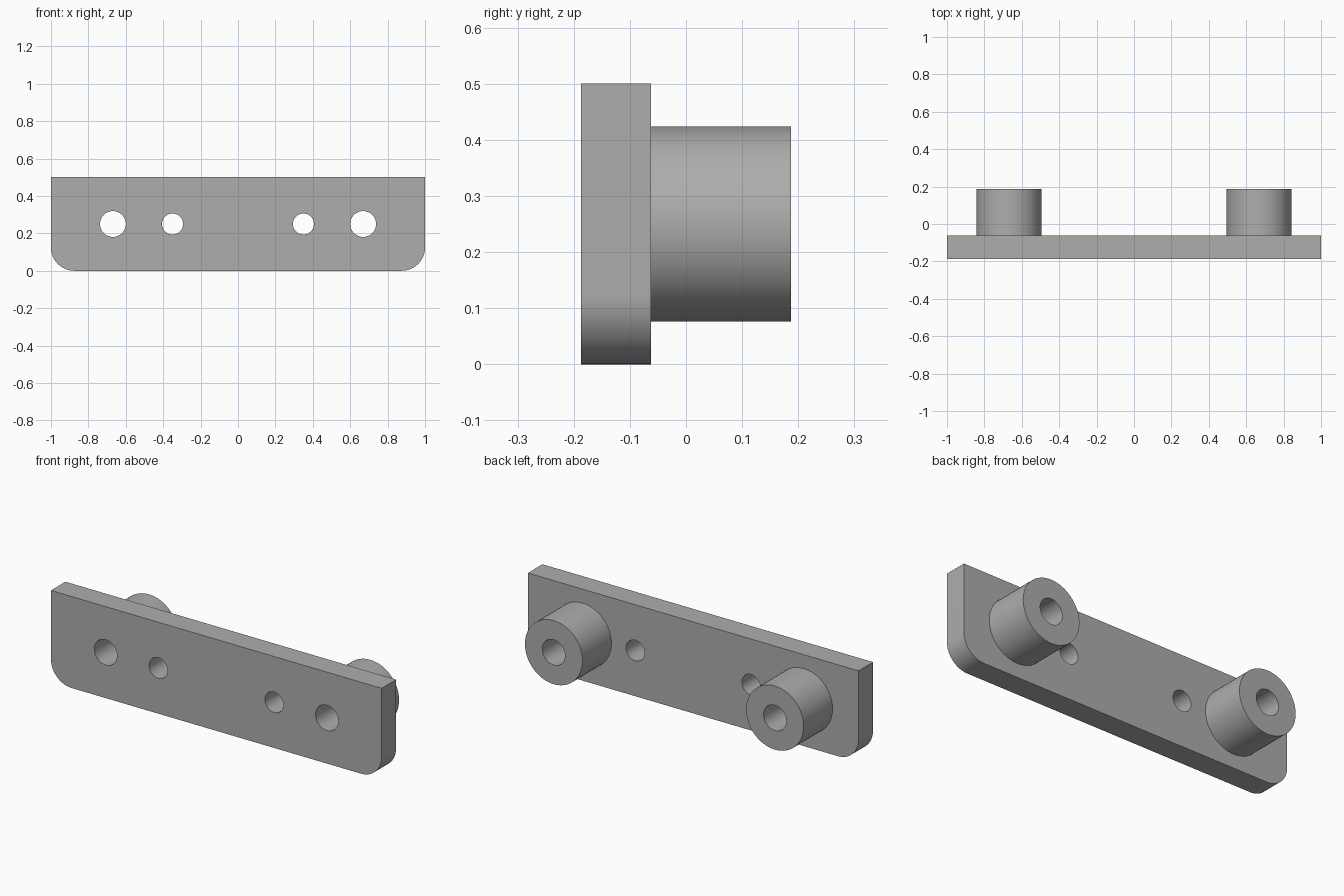
import bpy, bmesh
from math import pi, sin, cos, radians

cube = bpy.data.objects.get("Cube")
if cube:
    bpy.data.objects.remove(cube)

GREY = (0.42, 0.42, 0.42, 1)
mat = bpy.data.materials.new("plain grey")
mat.use_nodes = True
mat.diffuse_color = GREY
mat.node_tree.nodes["Principled BSDF"].inputs["Base Color"].default_value = GREY

MID = 0.25            # height of the hole row
BOSS_X, HOLE_X = 0.669, 0.35
FRONT, STEP, BACK = -0.1875, -0.0625, 0.1875


def arc(cx, cz, r, start=0, sweep=2 * pi, steps=64):
    closed = sweep >= 2 * pi
    count = steps if closed else steps + 1
    return [(cx + r * cos(start + sweep * i / steps),
             cz + r * sin(start + sweep * i / steps)) for i in range(count)]


def extruded(name, outlines, y0, y1):
    """Fill nested x-z outlines and extrude them from y0 to y1."""
    curve = bpy.data.curves.new(name, "CURVE")
    curve.dimensions = "2D"
    curve.fill_mode = "BOTH"
    curve.extrude = (y1 - y0) / 2
    for points in outlines:
        spline = curve.splines.new("POLY")
        spline.points.add(len(points) - 1)
        for p, (x, z) in zip(spline.points, points):
            p.co = (x, z, 0, 1)
        spline.use_cyclic_u = True
    obj = bpy.data.objects.new(name, curve)
    obj.location.y = (y0 + y1) / 2
    obj.rotation_euler.x = pi / 2
    bpy.context.collection.objects.link(obj)
    bpy.ops.object.select_all(action="DESELECT")
    obj.select_set(True)
    bpy.context.view_layer.objects.active = obj
    bpy.ops.object.convert(target="MESH")
    obj = bpy.context.object
    # Weld caps to walls and keep their rims sharp
    bm = bmesh.new()
    bm.from_mesh(obj.data)
    bmesh.ops.remove_doubles(bm, verts=bm.verts, dist=1e-5)
    bmesh.ops.recalc_face_normals(bm, faces=bm.faces)
    bm.to_mesh(obj.data)
    bm.free()
    obj.data.materials.clear()
    obj.data.materials.append(mat)
    bpy.ops.object.shade_smooth_by_angle(angle=radians(30))
    return obj


# Plate: square top corners, rounded bottom corners, four through holes
R = 0.125
plate = [(1, 0.5), (-1, 0.5)]
plate += arc(R - 1, R, R, pi, pi / 2, 16)
plate += arc(1 - R, R, R, 1.5 * pi, pi / 2, 16)
holes = [arc(s * x, MID, r) for s in (-1, 1)
         for x, r in ((BOSS_X, 0.069), (HOLE_X, 0.056))]
extruded("mounting_plate", [plate] + holes, FRONT, STEP)

# Hollow round bosses on the back
for side, s in (("right", -1), ("left", 1)):
    extruded(side + "_boss",
             [arc(s * BOSS_X, MID, 0.174), arc(s * BOSS_X, MID, 0.069)],
             STEP, BACK)
